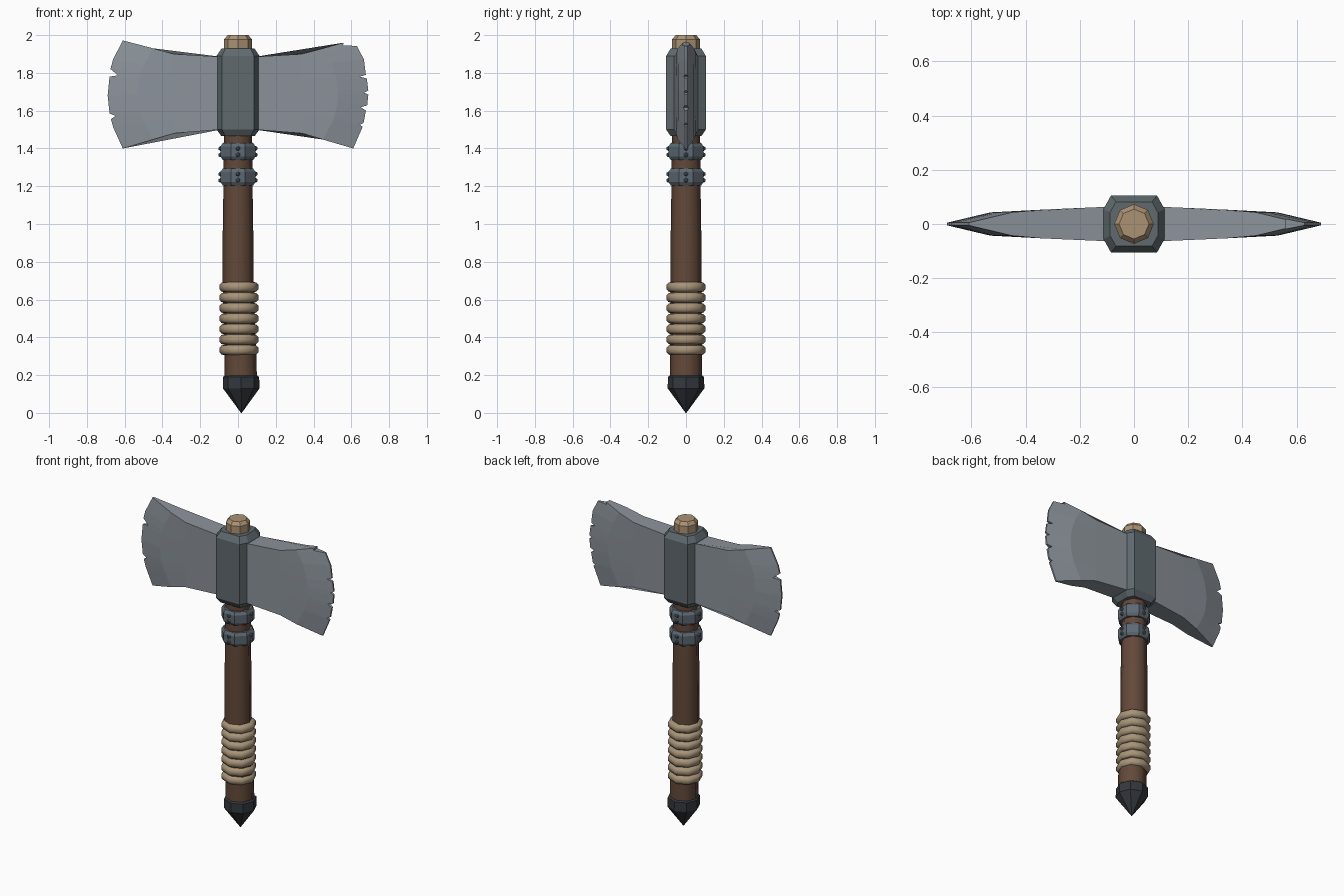
import bpy, bmesh, math

if "Cube" in bpy.data.objects:
    bpy.data.objects.remove(bpy.data.objects["Cube"])

def mat(name, col):
    m = bpy.data.materials.new(name)
    m.diffuse_color = (*col, 1)
    m.use_nodes = True
    m.node_tree.nodes["Principled BSDF"].inputs["Base Color"].default_value = m.diffuse_color
    return m

BLADE = mat("blade steel", (0.26, 0.29, 0.325))
IRON = mat("socket iron", (0.115, 0.143, 0.155))
BAND = mat("band iron", (0.11, 0.14, 0.168))
WOOD = mat("brown wood", (0.125, 0.066, 0.042))
ROPE = mat("tan wrap", (0.39, 0.295, 0.19))
KNOB = mat("cut wood", (0.41, 0.29, 0.175))
DARK = mat("dark iron", (0.034, 0.039, 0.047))

def finish(bm, name, material, smooth=None):
    bmesh.ops.recalc_face_normals(bm, faces=bm.faces)
    me = bpy.data.meshes.new(name)
    bm.to_mesh(me)
    bm.free()
    me.materials.append(material)
    ob = bpy.data.objects.new(name, me)
    bpy.context.collection.objects.link(ob)
    if smooth:
        bpy.context.view_layer.objects.active = ob
        ob.select_set(True)
        bpy.ops.object.shade_smooth_by_angle(angle=math.radians(smooth))
        ob.select_set(False)
    return ob

def loft(name, sections, material, smooth=None):
    """Skin a stack of closed point loops and cap both ends."""
    bm = bmesh.new()
    loops = [[bm.verts.new(p) for p in s] for s in sections]
    n = len(loops[0])
    for a, b in zip(loops, loops[1:]):
        for i in range(n):
            j = (i + 1) % n
            bm.faces.new((a[i], a[j], b[j], b[i]))
    bm.faces.new(loops[0])
    bm.faces.new(loops[-1])
    return finish(bm, name, material, smooth)

def lathe(name, profile, material, sides=8, turn=0.0, smooth=None):
    """Profile rows are (z, radius, x offset)."""
    secs = []
    for z, r, ox in profile:
        angles = [turn + 2 * math.pi * i / sides for i in range(sides)]
        secs.append([(ox + r * math.cos(a), r * math.sin(a), z) for a in angles])
    return loft(name, secs, material, smooth)

# handle shaft, a little crooked toward the bottom
lathe("handle", [(0.15, 0.086, 0.015), (0.31, 0.084, 0.013), (0.69, 0.081, 0),
                 (0.95, 0.081, 0), (1.2, 0.077, 0), (1.94, 0.072, 0)], WOOD, smooth=50)
# end knob of the shaft
lathe("handle_top", [(1.90, 0.073, 0), (1.978, 0.073, 0), (2.0, 0.055, 0)], KNOB)
# pointed pommel
lathe("pommel", [(0.198, 0.085, 0.016), (0.19, 0.096, 0.016), (0.13, 0.097, 0.017),
                 (0.0, 0.002, 0.018)][::-1], DARK)

# grip wraps
for k in range(7):
    z, h = 0.333 + 0.0555 * k, 0.0275
    prof = [(-1, 0.078), (-0.85, 0.093), (-0.4, 0.104), (0.4, 0.104), (0.85, 0.093), (1, 0.078)]
    lathe(f"grip_wrap_{k + 1}", [(z + h * u, r, 0.005) for u, r in prof], ROPE, smooth=40)

# iron bands with paired rivets on four sides
for k, z in enumerate((1.205, 1.34)):
    lathe(f"band_{k + 1}", [(z, 0.088, 0), (z + 0.018, 0.1, 0), (z + 0.07, 0.1, 0),
                            (z + 0.088, 0.088, 0)], BAND, turn=math.pi / 8)
    bm = bmesh.new()
    for q in range(4):
        a = q * math.pi / 2
        for dz in (0.026, 0.06):
            v = bmesh.ops.create_icosphere(bm, subdivisions=1, radius=0.013)["verts"]
            bmesh.ops.translate(bm, verts=v, vec=(0.093 * math.cos(a), 0.093 * math.sin(a), z + dz))
    finish(bm, f"rivets_{k + 1}", BAND)

# chamfered socket
def octo(s, z):
    q = [(0.113, 0.055), (0.085, 0.105), (-0.085, 0.105), (-0.113, 0.055)]
    q += [(-x, -y) for x, y in q]
    return [(x * s, y * s, z) for x, y in q]

loft("socket", [octo(0.78, 1.465), octo(1, 1.5), octo(1, 1.89), octo(0.78, 1.928)], IRON)

# blades: rows run from socket to cutting edge, stacked up the chipped edge
def blade(name, side, edge):
    z0, z1 = edge[0][1], edge[-1][1]
    secs = []
    for ex, ez in edge:
        t = (ez - z0) / (z1 - z0)
        u = 2 * t - 1
        bx = 0.53 - 0.08 * u * u
        rim = 0.69 - 0.08 * u * u
        ey = 0.005 + 0.037 * min(1, max(0, rim - ex) / 0.16)
        row = [(0.09, 0.064, 1.5 + 0.385 * t), (0.34, 0.053, 1.48 + 0.42 * t),
               (bx, 0.043, 1.447 + 0.483 * t), (ex, ey, ez)]
        secs.append([(side * x, -y, z) for x, y, z in row] +
                    [(side * x, y, z) for x, y, z in reversed(row)])
    loft(name, secs, BLADE)

blade("left_blade", -1, [(0.61, 1.40), (0.66, 1.51), (0.673, 1.555), (0.648, 1.572),
                         (0.68, 1.585), (0.69, 1.68), (0.68, 1.78), (0.635, 1.787),
                         (0.675, 1.82), (0.662, 1.87), (0.61, 1.972)])
blade("right_blade", 1, [(0.61, 1.40), (0.66, 1.515), (0.645, 1.525), (0.665, 1.535),
                         (0.677, 1.60), (0.65, 1.618), (0.684, 1.628), (0.69, 1.685),
                         (0.668, 1.695), (0.69, 1.707), (0.682, 1.77), (0.645, 1.78),
                         (0.677, 1.79), (0.667, 1.87), (0.63, 1.943), (0.555, 1.945),
                         (0.56, 1.96)])
